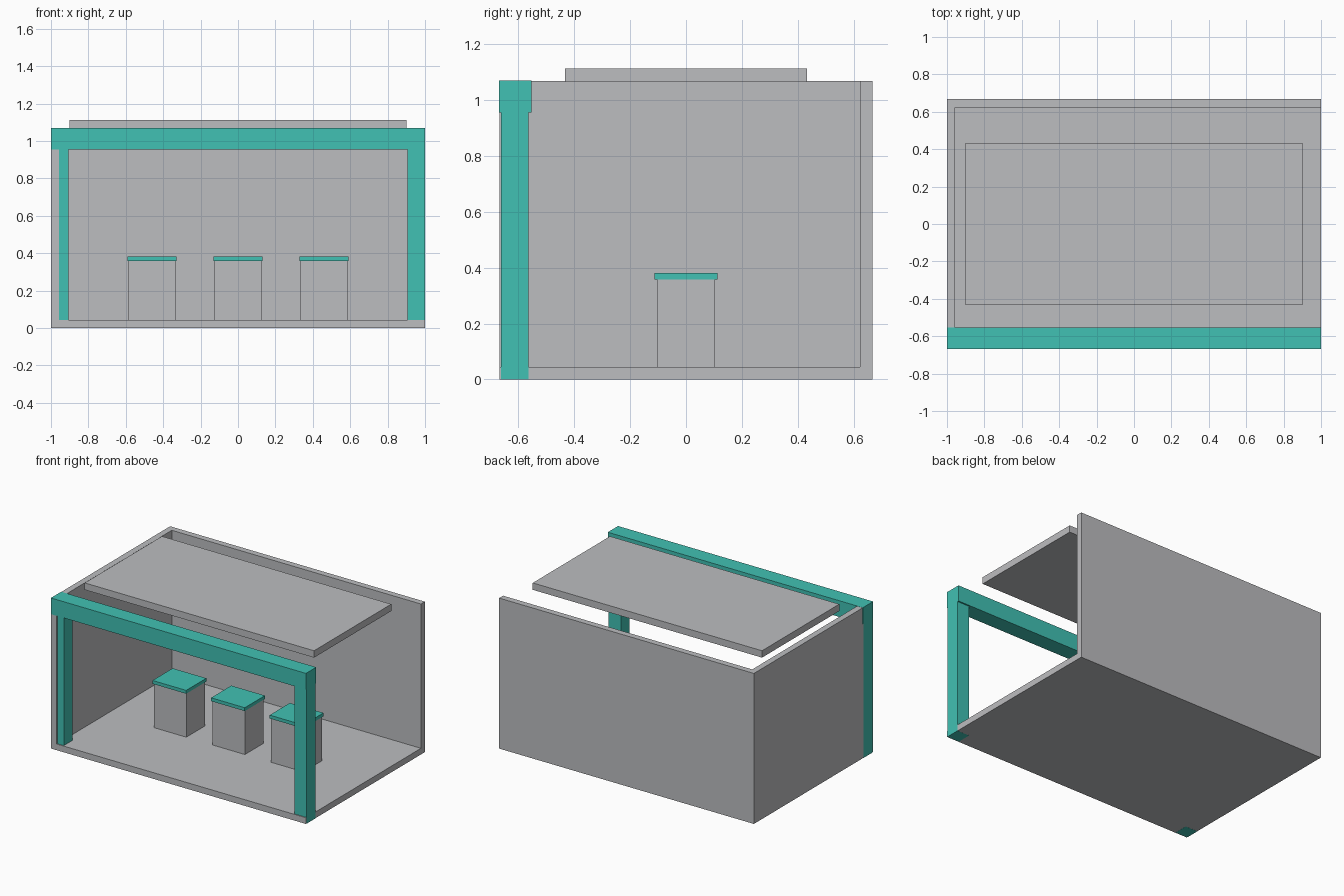
import bpy

default = bpy.data.objects.get("Cube")
if default:
    bpy.data.objects.remove(default, do_unlink=True)


def material(name, color):
    mat = bpy.data.materials.new(name)
    mat.use_nodes = True
    mat.diffuse_color = color
    mat.node_tree.nodes["Principled BSDF"].inputs["Base Color"].default_value = color
    return mat


grey = material("light_grey", (0.503, 0.508, 0.525, 1))
teal = material("teal", (0.053, 0.533, 0.451, 1))


def box(name, mat, x, y, z):
    """Box spanning the given (low, high) range on each axis."""
    spans = (x, y, z)
    bpy.ops.mesh.primitive_cube_add(size=1, location=[(a + b) / 2 for a, b in spans])
    obj = bpy.context.object
    obj.name = obj.data.name = name
    obj.scale = [b - a for a, b in spans]
    bpy.ops.object.transform_apply(location=False, rotation=False, scale=True)
    obj.data.materials.append(mat)
    return obj


W, D, H = 1.0, 0.667, 1.068      # half width, half depth, wall height
T = 0.044                        # floor and wall thickness
E = 0.001                        # trim stands just proud of the shell

# Floor slab with a back wall and one side wall; the other side is open
box("floor", grey, (-W, W), (-D, D), (0, T))
box("back_wall", grey, (-W, W), (D - T, D), (T, H))
box("side_wall", grey, (-W, -W + T), (-D, D - T), (T, H))

# Front frame: two corner posts, set slightly back, and a beam across the top
for side, name in ((-1, "right_post"), (1, "left_post")):
    x = sorted((side * 0.905, side * (W + E)))
    box(name, teal, x, (-0.661, -0.563), (-E / 2, 0.954))
box("front_beam", teal, (-W - E, W + E), (-D - E, -0.553), (0.954, H + E))

# Raised roof panel
box("roof_panel", grey, (-0.9, 0.9), (-0.433, 0.433), (1.064, 1.113))

# Row of three display pedestals with overhanging tops
for i, name in enumerate(("right", "middle", "left")):
    cx = (i - 1) * 0.46
    box(name + "_pedestal", grey, (cx - 0.127, cx + 0.127), (-0.104, 0.104), (T, 0.357))
    box(name + "_pedestal_top", teal, (cx - 0.132, cx + 0.132), (-0.113, 0.113), (0.357, 0.381))
